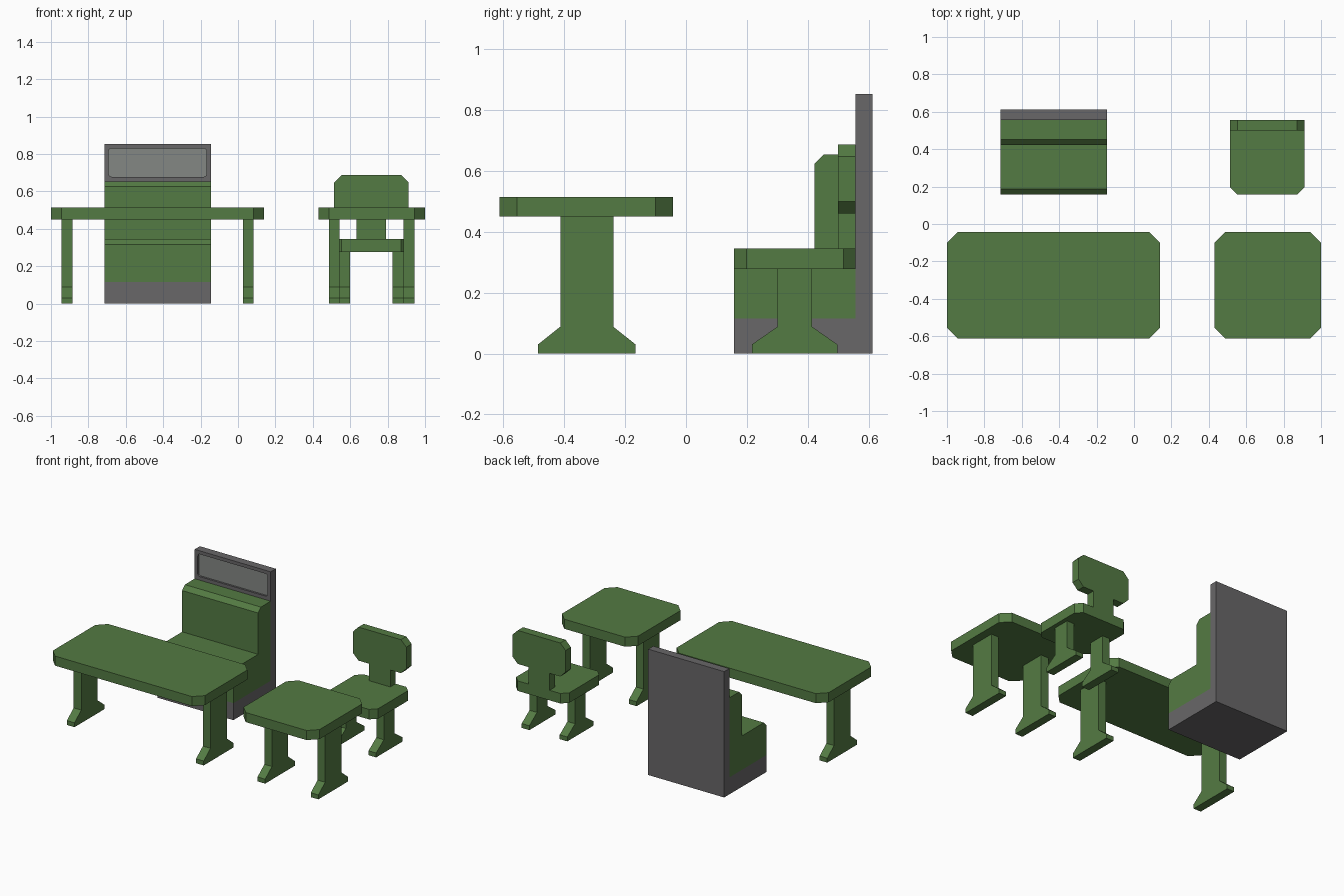
import bpy, bmesh, math
from mathutils import Vector

if "Cube" in bpy.data.objects:
    bpy.data.objects.remove(bpy.data.objects["Cube"])


def material(name, rgb):
    m = bpy.data.materials.new(name)
    m.diffuse_color = (*rgb, 1)
    m.use_nodes = True
    m.node_tree.nodes["Principled BSDF"].inputs["Base Color"].default_value = m.diffuse_color
    return m


GREEN = material("green", (0.088, 0.197, 0.056))
GREY = material("dark grey", (0.14, 0.135, 0.14))
GLASS = material("light grey", (0.23, 0.245, 0.23))


def prism(name, pts, axis, lo, hi, mat):
    """Extrude a 2D outline along an axis; the outline uses the other two axes in xyz order."""
    def place(p, t):
        c = list(p)
        c.insert(axis, t)
        return Vector(c)
    bm = bmesh.new()
    face = bm.faces.new([bm.verts.new(place(p, lo)) for p in pts])
    ext = bmesh.ops.extrude_face_region(bm, geom=[face])
    offset = place((0, 0), hi - lo)
    bmesh.ops.translate(bm, vec=offset, verts=[g for g in ext["geom"] if isinstance(g, bmesh.types.BMVert)])
    bmesh.ops.recalc_face_normals(bm, faces=bm.faces)
    me = bpy.data.meshes.new(name)
    bm.to_mesh(me)
    bm.free()
    me.materials.append(mat)
    ob = bpy.data.objects.new(name, me)
    bpy.context.collection.objects.link(ob)
    return ob


def rect(a0, a1, b0, b1):
    return [(a0, b0), (a1, b0), (a1, b1), (a0, b1)]


def cut_rect(a0, a1, b0, b1, c):
    """Rectangle with chamfered corners."""
    return [(a0 + c, b0), (a1 - c, b0), (a1, b0 + c), (a1, b1 - c),
            (a1 - c, b1), (a0 + c, b1), (a0, b1 - c), (a0, b0 + c)]


def round_rect(a0, a1, b0, b1, r, n=3):
    pts = []
    corners = [(a1 - r, b1 - r), (a0 + r, b1 - r), (a0 + r, b0 + r), (a1 - r, b0 + r)]
    for k, (a, b) in enumerate(corners):
        for i in range(n + 1):
            t = math.pi / 2 * (k + i / n)
            pts.append((a + r * math.cos(t), b + r * math.sin(t)))
    return pts


def leg_pair(name, cx, inner, outer, cy, foot, post, top):
    """Two flared legs mirrored about cx."""
    half = [(foot, 0), (foot, 0.03), (post, 0.088), (post, top)]
    pts = [(cy + y, z) for y, z in half] + [(cy - y, z) for y, z in reversed(half)]
    prism(name + "_left_leg", pts, 0, cx - outer, cx - inner, GREEN)
    prism(name + "_right_leg", pts, 0, cx + inner, cx + outer, GREEN)


# Tables
for name, x0, x1 in (("long_table", -1.0, 0.14), ("small_table", 0.43, 1.0)):
    prism(name + "_top", cut_rect(x0, x1, -0.612, -0.043, 0.057), 2, 0.45, 0.515, GREEN)
    cx, w = (x0 + x1) / 2, (x1 - x0) / 2
    leg_pair(name, cx, w - 0.114, w - 0.057, -0.326, 0.16, 0.087, 0.45)

# Chair
prism("chair_seat", cut_rect(0.513, 0.912, 0.158, 0.557, 0.04), 2, 0.277, 0.345, GREEN)
prism("chair_post", rect(0.633, 0.792, 0.345, 0.46), 1, 0.5, 0.557, GREEN)
prism("chair_backrest", cut_rect(0.513, 0.912, 0.46, 0.687, 0.04), 1, 0.5, 0.557, GREEN)
leg_pair("chair", 0.713, 0.114, 0.171, 0.357, 0.14, 0.057, 0.277)

# Booth bench: upholstery and L-shaped frame
X0, X1 = -0.715, -0.145
prism("bench_cushion", [(0.158, 0.115), (0.557, 0.115), (0.557, 0.654), (0.452, 0.654), (0.423, 0.625),
                        (0.423, 0.345), (0.187, 0.345), (0.158, 0.317)], 0, X0, X1, GREEN)
frame = prism("bench_frame", [(0.158, 0), (0.612, 0), (0.612, 0.853), (0.557, 0.853),
                              (0.557, 0.115), (0.158, 0.115)], 0, X0, X1, GREY)

# Recessed window in the frame
window = round_rect(-0.692, -0.168, 0.678, 0.83, 0.015)
cutter = prism("window_cutter", window, 1, 0.5, 0.573, GREY)
cutter.hide_render = True
cutter.hide_viewport = True
mod = frame.modifiers.new("window_recess", "BOOLEAN")
mod.object = cutter
mod.operation = "DIFFERENCE"
mod.solver = "EXACT"
prism("window_pane", window, 1, 0.570, 0.574, GLASS)
